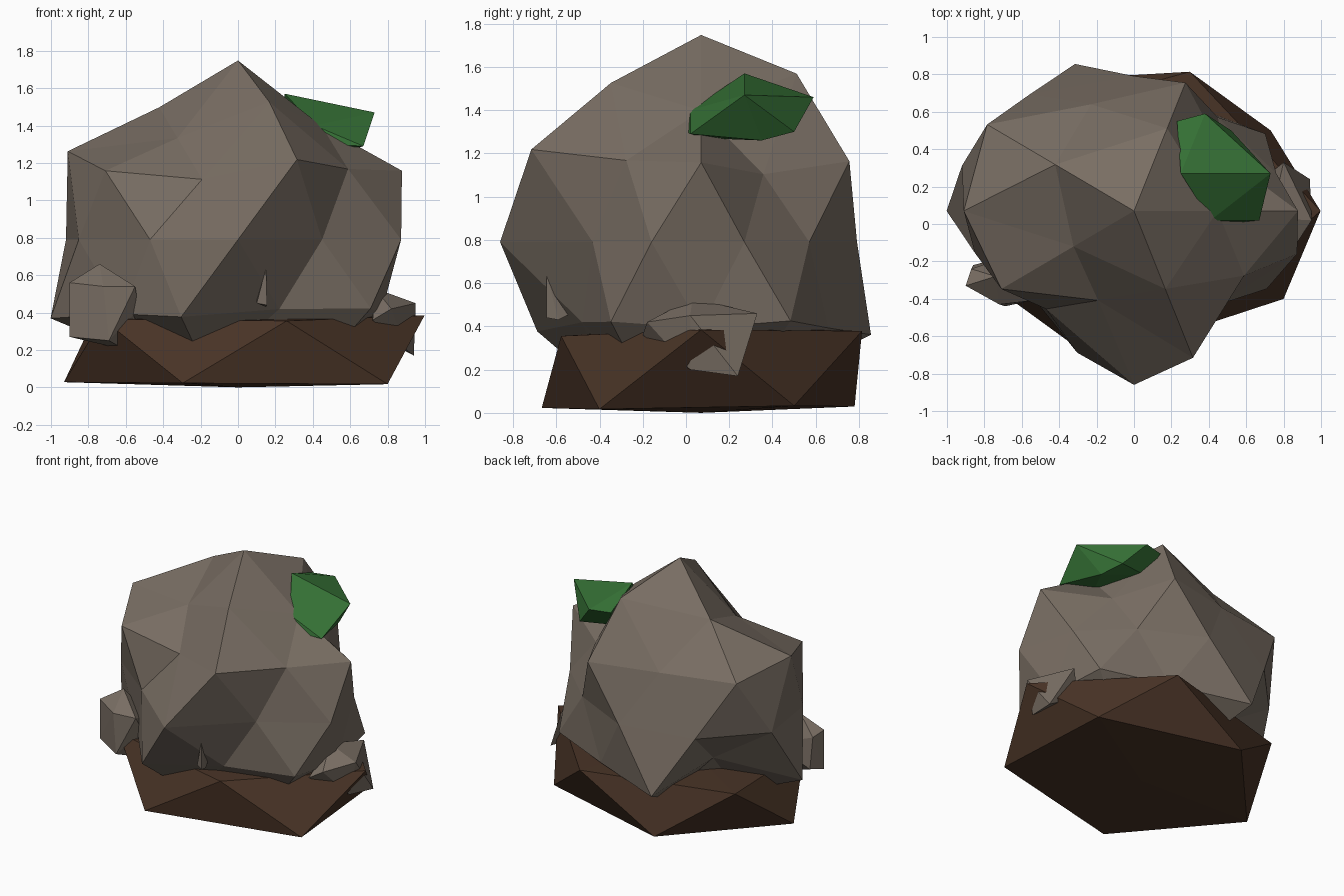
import bpy, bmesh, math


def material(name, rgb):
    m = bpy.data.materials.new(name)
    m.diffuse_color = (*rgb, 1)
    return m


STONE = material("stone", (0.19, 0.155, 0.125))
SOIL = material("soil", (0.065, 0.033, 0.019))
MOSS = material("moss", (0.035, 0.16, 0.035))


def finish(name, bm, mat):
    bmesh.ops.recalc_face_normals(bm, faces=bm.faces)
    me = bpy.data.meshes.new(name)
    bm.to_mesh(me)
    bm.free()
    me.materials.append(mat)
    ob = bpy.data.objects.new(name, me)
    bpy.context.collection.objects.link(ob)
    return ob


def lumpy_ball(name, level, centre, size, radii, mat):
    """Icosphere whose vertices, ordered ring by ring from the top, get their own radius."""
    bm = bmesh.new()
    bmesh.ops.create_icosphere(bm, subdivisions=level, radius=1)
    order = sorted(bm.verts, key=lambda v: (
        -round(v.co.z, 2), (math.atan2(v.co.y, v.co.x) + 0.01) % math.tau))
    for v, r in zip(order, radii):
        v.co = [c + s * r * p for c, s, p in zip(centre, size, v.co)]
    finish(name, bm, mat)


def chunk(name, points, mat):
    """Faceted stone from the convex hull of a few corners."""
    bm = bmesh.new()
    for p in points:
        bm.verts.new(p)
    bmesh.ops.convex_hull(bm, input=bm.verts)
    loose = [v for v in bm.verts if not v.link_faces]
    bmesh.ops.delete(bm, geom=loose, context='VERTS')
    finish(name, bm, mat)


# Main boulder
lumpy_ball("boulder", 2, (0, 0.07, 0.79), (1, 0.81, 0.84), [
    1.14,
    0.85, 1.09, 0.99, 0.76, 1.03,
    0.71, 0.87, 1.07, 0.73, 0.855,
    0.98, 0.995, 1.085, 0.98, 1.14,
    0.80, 0.763, 0.89, 0.95, 0.967, 0.895, 0.80, 1.148, 0.765, 0.917,
    0.97, 1.14, 1.12, 1.10, 0.98,
    0.90, 0.90, 0.67, 0.90, 0.84,
    0.90, 0.90, 0.90, 1.00, 0.98,
    0.85], STONE)

# Soil mound
lumpy_ball("soil_base", 1, (0, 0.07, 0.2), (1, 0.81, 0.37), [
    0.53,
    1.115, 1.08, 1.06, 1.0, 0.94,
    1.01, 1.03, 1.04, 1.07, 1.105,
    0.54], SOIL)

# Moss patch
chunk("moss_patch", [
    (0.25, 0.27, 1.57), (0.38, 0.59, 1.46), (0.73, 0.27, 1.47),
    (0.67, 0.02, 1.29), (0.47, 0.00, 1.30), (0.41, 0.02, 1.40),
    (0.23, 0.55, 1.46), (0.52, 0.50, 1.30), (0.58, 0.35, 1.26),
    (0.45, 0.10, 1.27), (0.28, 0.45, 1.32)], MOSS)

# Loose stones around the foot
chunk("left_stone", [
    (-0.74, -0.28, 0.66), (-0.90, -0.33, 0.56), (-0.72, -0.43, 0.54),
    (-0.55, -0.41, 0.54), (-0.53, -0.35, 0.42), (-0.69, -0.44, 0.25),
    (-0.90, -0.33, 0.27), (-0.60, -0.30, 0.20), (-0.87, -0.24, 0.53),
    (-0.86, -0.22, 0.30), (-0.60, -0.15, 0.45)], STONE)
chunk("right_stone", [
    (0.73, 0.03, 0.53), (0.82, -0.18, 0.42), (0.72, -0.20, 0.36),
    (0.95, 0.02, 0.45), (0.80, 0.33, 0.46), (0.94, 0.24, 0.17),
    (0.90, 0.02, 0.20), (0.70, 0.25, 0.30)], STONE)
chunk("front_chip", [
    (0.10, -0.62, 0.45), (0.15, -0.645, 0.64), (0.155, -0.645, 0.44),
    (0.15, -0.59, 0.43), (0.10, -0.45, 0.50)], STONE)
